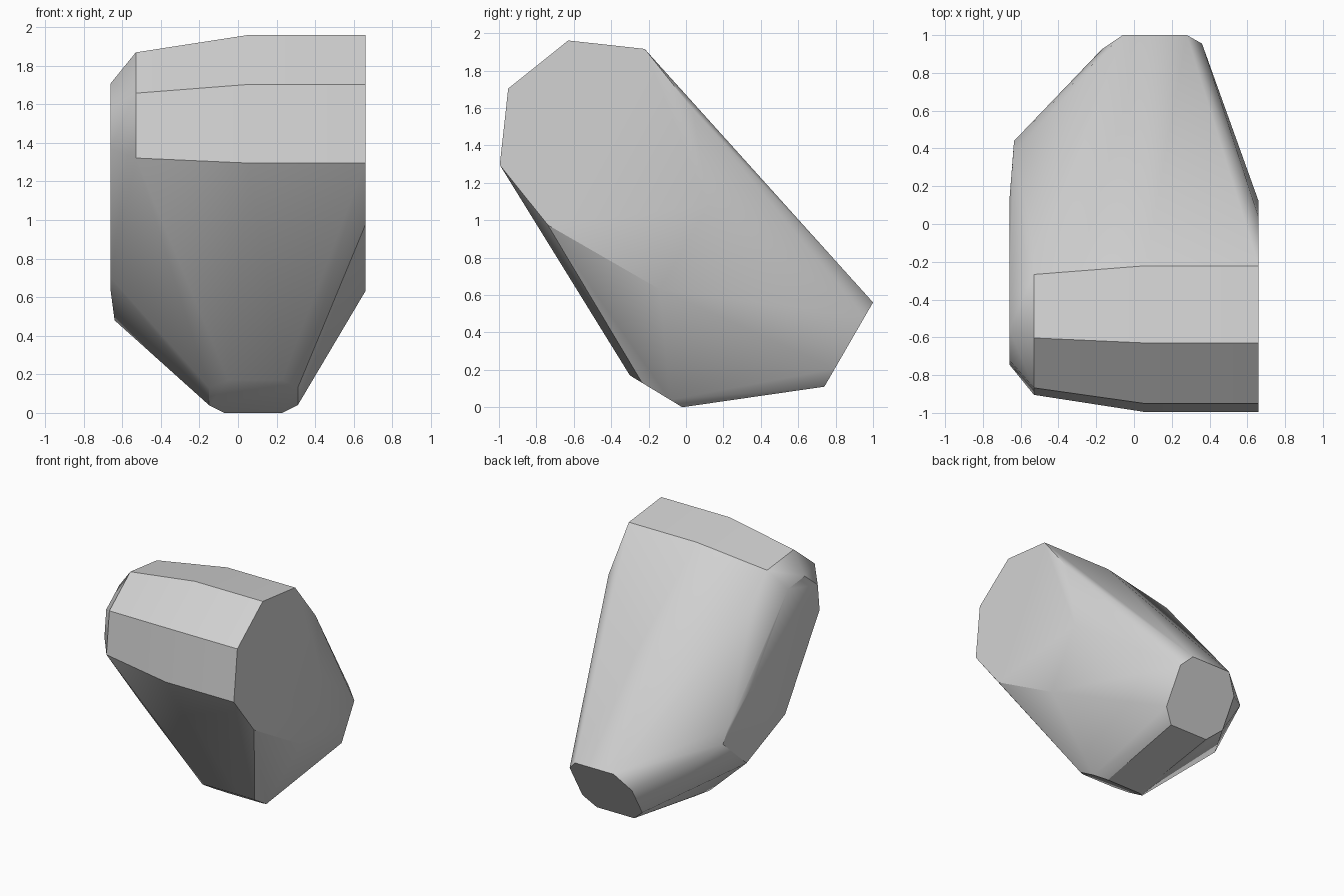
import bpy, bmesh, math
from mathutils import Vector

cube = bpy.data.objects.get("Cube")
if cube:
    bpy.data.objects.remove(cube, do_unlink=True)

# One plain grey
grey = bpy.data.materials.new("light_grey")
grey.use_nodes = True
colour = (0.65, 0.65, 0.65, 1)
grey.diffuse_color = colour
grey.node_tree.nodes["Principled BSDF"].inputs["Base Color"].default_value = colour


def drum_ring(x, radius):
    """Octagonal section of the upper drum, whose axis runs along x."""
    ring = []
    for i in range(8):
        a = math.radians(106.2 + 45 * i)
        ring.append(Vector((x, -0.48 + radius * math.cos(a), 1.445 + radius * math.sin(a))))
    return ring


def cap_ring(centre, up, outline):
    """Flat end cap: outline is given as (x, distance along up)."""
    return [Vector(centre) + Vector((x, 0, 0)) + Vector(up) * v for x, v in outline]


points = []

# Upper drum: full width, then tapering to a bevelled end
for x, radius in ((0.66, 0.537), (0.06, 0.537), (-0.53, 0.442), (-0.66, 0.275)):
    points += drum_ring(x, radius)

# Rear end cap, tilted 60 degrees
points += cap_ring((0, 0.87, 0.335), (0, 0.5, 0.866), (
    (0.28, 0.26), (-0.06, 0.26), (-0.17, 0.11), (-0.17, -0.15),
    (-0.06, -0.26), (0.27, -0.26), (0.36, -0.15), (0.36, 0.17)))

# Lower end cap, at right angles to the rear one
points += cap_ring((0, -0.16, 0.085), (0, -0.855, 0.519), (
    (-0.05, 0.164), (0.23, 0.164), (0.31, 0.087), (0.31, -0.087),
    (0.23, -0.164), (-0.07, -0.164), (-0.15, -0.087), (-0.15, 0.087)))

# Flat cheeks on both sides, with a small extra bevel on the -x side
for x in (0.66, -0.66):
    points += [Vector((x, -0.14, 0.63)), Vector((x, 0.12, 1.08))]
points += [Vector(p) for p in (
    (-0.66, -0.31, 0.70), (-0.64, 0.15, 0.48),
    (-0.635, 0.44, 0.74), (-0.64, 0.37, 0.86))]

# Wrap the sections in one convex shell
bm = bmesh.new()
for p in points:
    bm.verts.new(p)
hull = bmesh.ops.convex_hull(bm, input=bm.verts[:])
loose = {g for g in hull["geom_interior"] + hull["geom_unused"]
         if isinstance(g, bmesh.types.BMVert)}
bmesh.ops.delete(bm, geom=list(loose), context="VERTS")
bmesh.ops.dissolve_limit(bm, angle_limit=math.radians(1.5),
                         verts=bm.verts[:], edges=bm.edges[:])
bmesh.ops.recalc_face_normals(bm, faces=bm.faces[:])

mesh = bpy.data.meshes.new("housing")
bm.to_mesh(mesh)
bm.free()
mesh.materials.append(grey)
housing = bpy.data.objects.new("housing", mesh)
bpy.context.collection.objects.link(housing)

# Smooth shallow folds, keep the hard edges
bpy.ops.object.select_all(action="DESELECT")
housing.select_set(True)
bpy.context.view_layer.objects.active = housing
bpy.ops.object.shade_smooth_by_angle(angle=math.radians(30))
